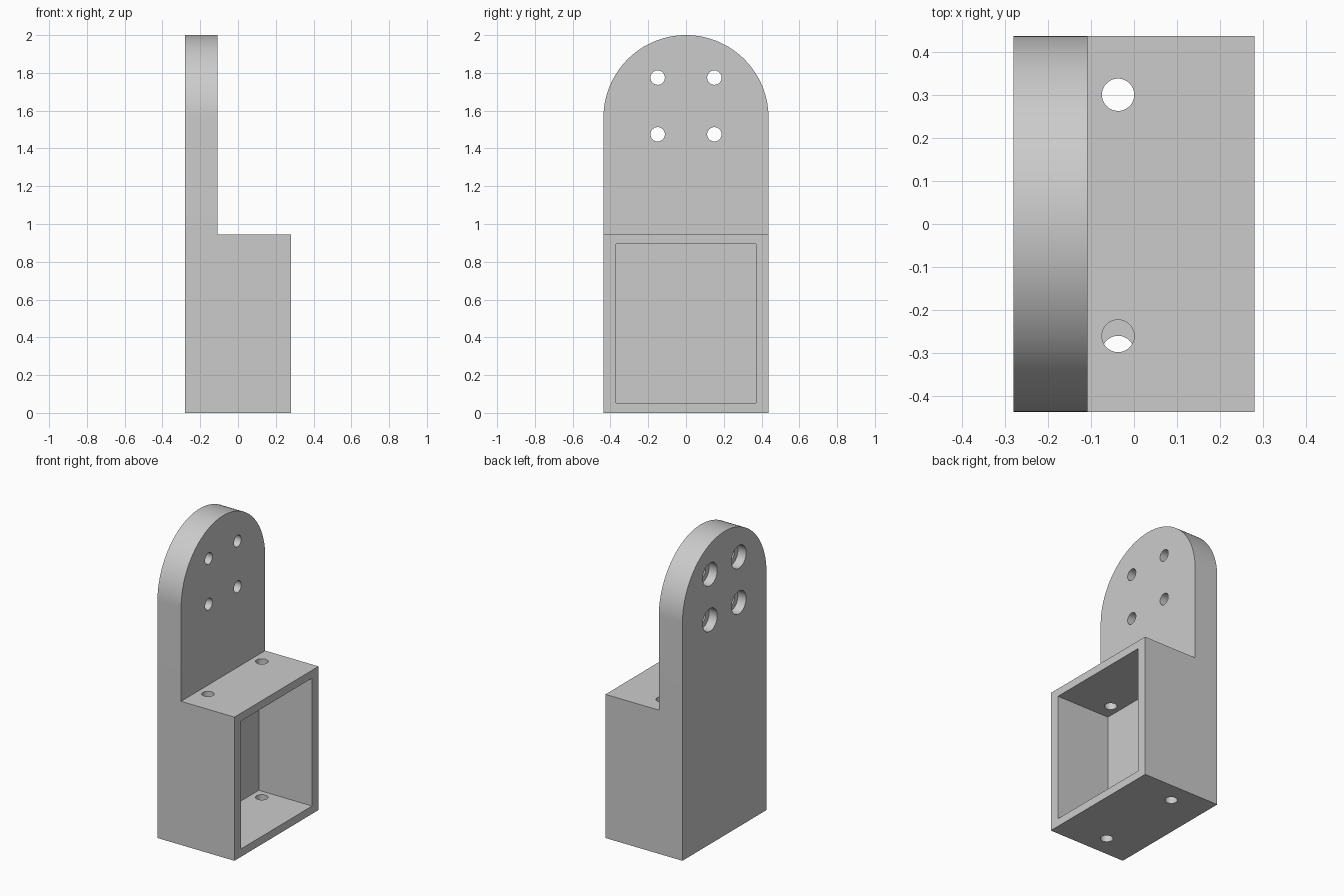
import bpy, math

cube = bpy.data.objects.get("Cube")
if cube:
    bpy.data.objects.remove(cube, do_unlink=True)

HALF_X, HALF_Y, TOP = 0.28, 0.437, 2.0
PLATE_X = -0.108          # inner face of the upright plate
BOX_TOP = 0.945

grey = bpy.data.materials.new("plain grey")
grey.use_nodes = True
colour = (0.6, 0.6, 0.6, 1)
grey.diffuse_color = colour
grey.node_tree.nodes["Principled BSDF"].inputs["Base Color"].default_value = colour


def prism(name, profile, x0, x1):
    """Extrude a (y, z) outline along x."""
    n = len(profile)
    verts = [(x, y, z) for x in (x0, x1) for y, z in profile]
    faces = [list(range(n))[::-1], list(range(n, 2 * n))]
    faces += [(i, (i + 1) % n, (i + 1) % n + n, i + n) for i in range(n)]
    mesh = bpy.data.meshes.new(name)
    mesh.from_pydata(verts, [], faces)
    mesh.materials.append(grey)
    obj = bpy.data.objects.new(name, mesh)
    bpy.context.collection.objects.link(obj)
    return obj


def rectangle(half, z0, z1):
    return [(-half, z0), (half, z0), (half, z1), (-half, z1)]


def drill(name, centre, radius, length, along_x=False):
    bpy.ops.mesh.primitive_cylinder_add(
        vertices=48, radius=radius, depth=length, location=centre,
        rotation=(0, math.pi / 2 if along_x else 0, 0))
    obj = bpy.context.object
    obj.name = name
    obj.data.materials.append(grey)
    return obj


def boolean(target, tool, operation):
    mod = target.modifiers.new(tool.name, 'BOOLEAN')
    mod.operation, mod.object, mod.solver = operation, tool, 'EXACT'
    bpy.context.view_layer.objects.active = target
    bpy.ops.object.modifier_apply(modifier=mod.name)
    bpy.data.objects.remove(tool, do_unlink=True)


# Upright plate with a rounded top, joined to the box on its foot
arc = [(HALF_Y * math.cos(a), TOP - HALF_Y + HALF_Y * math.sin(a))
       for a in (math.pi * i / 64 for i in range(65))]
bracket = prism("bracket", [(-HALF_Y, 0), (HALF_Y, 0)] + arc, -HALF_X, PLATE_X)
boolean(bracket, prism("box", rectangle(HALF_Y, 0, BOX_TOP), -HALF_X, HALF_X), 'UNION')

# Open pocket in the box
boolean(bracket, prism("pocket", rectangle(0.37, 0.052, 0.893), PLATE_X, 0.4), 'DIFFERENCE')

# Four counterbored screw holes in the plate
for y in (-0.15, 0.15):
    for z in (1.475, 1.775):
        boolean(bracket, drill("screw_hole", (-0.2, y, z), 0.038, 0.4, True), 'DIFFERENCE')
        boolean(bracket, drill("counterbore", (-HALF_X, y, z), 0.075, 0.12, True), 'DIFFERENCE')

# Holes through the box ceiling and floor
for y, z in ((0.3, BOX_TOP), (-0.26, BOX_TOP), (0.3, 0), (-0.297, 0)):
    boolean(bracket, drill("wall_hole", (-0.037, y, z), 0.0375, 0.2), 'DIFFERENCE')

# Smooth curves, sharp edges
bpy.ops.object.select_all(action='DESELECT')
bracket.select_set(True)
bpy.context.view_layer.objects.active = bracket
bpy.ops.object.shade_smooth_by_angle(angle=math.radians(30))
